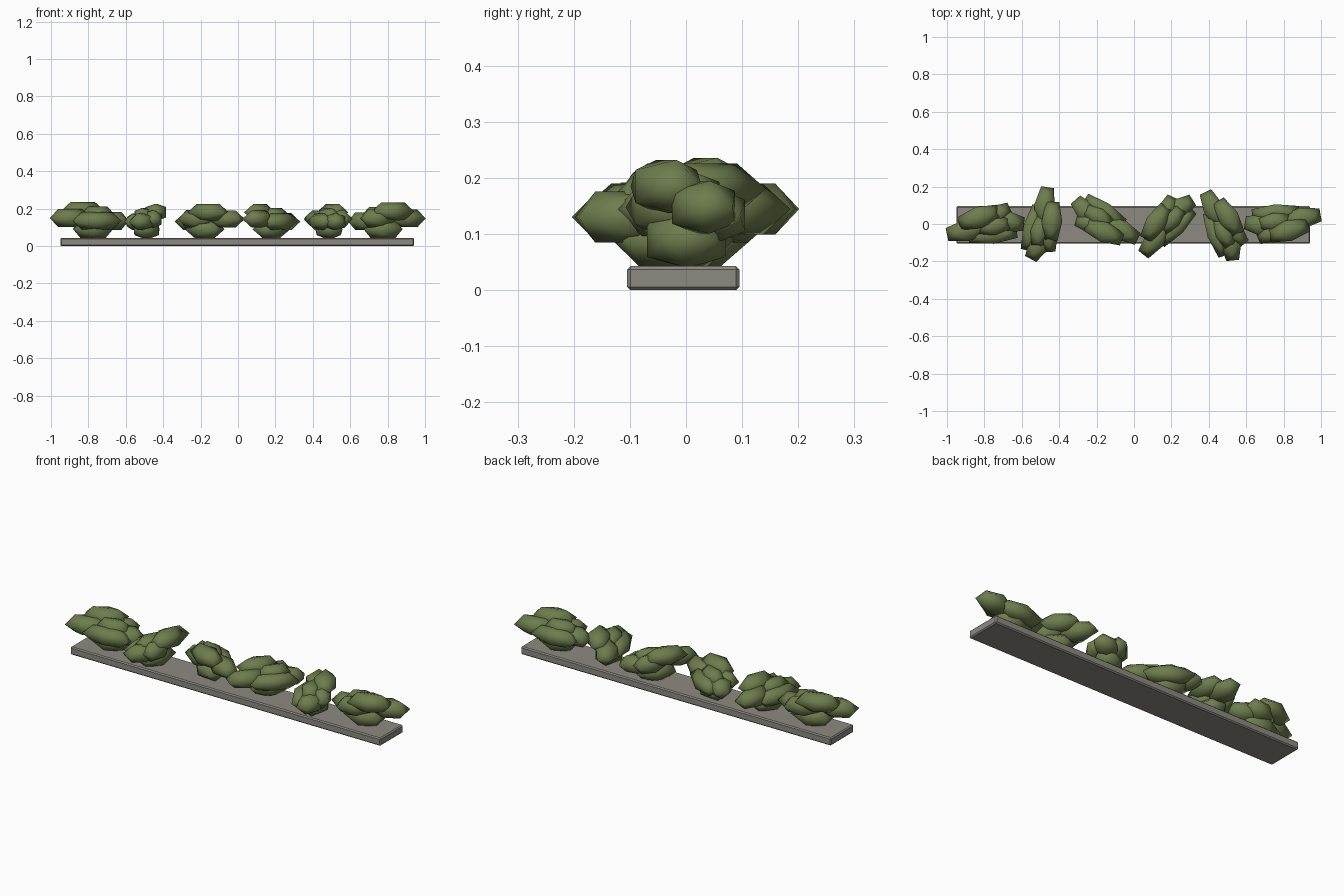
import bpy, bmesh, math
from mathutils import Matrix, Vector

if "Cube" in bpy.data.objects:
    bpy.data.objects.remove(bpy.data.objects["Cube"])

PHI = (1 + 5 ** 0.5) / 2


def material(name, rgb):
    m = bpy.data.materials.new(name)
    m.diffuse_color = (*rgb, 1)
    m.use_nodes = True
    m.node_tree.nodes["Principled BSDF"].inputs["Base Color"].default_value = m.diffuse_color
    return m


stone = material("stone", (0.27, 0.255, 0.225))
leaf = material("leaf_green", (0.155, 0.205, 0.075))


def finish(name, bm, mat, smooth=False):
    me = bpy.data.meshes.new(name)
    bmesh.ops.recalc_face_normals(bm, faces=bm.faces)
    for f in bm.faces:
        f.smooth = smooth
    bm.to_mesh(me)
    bm.free()
    me.materials.append(mat)
    ob = bpy.data.objects.new(name, me)
    bpy.context.collection.objects.link(ob)
    return ob


# Icosahedron lying on its edges, stretched to the given half sizes
def add_lump(bm, centre, half, yaw):
    part = bmesh.new()
    for a in (-1, 1):
        for b in (-PHI, PHI):
            for co in ((a, 0, b), (0, b, a), (b, a, 0)):
                part.verts.new(Vector(co) / PHI)
    bmesh.ops.convex_hull(part, input=part.verts)
    part.transform(Matrix.Translation(centre)
                   @ Matrix.Rotation(math.radians(yaw), 4, 'Z')
                   @ Matrix.Diagonal((*half, 1)))
    tmp = bpy.data.meshes.new("lump_tmp")
    part.to_mesh(tmp)
    part.free()
    bm.from_mesh(tmp)
    bpy.data.meshes.remove(tmp)


# Base slab with a small bevel
bm = bmesh.new()
bmesh.ops.create_cube(bm, size=1)
bm.transform(Matrix.Translation((-0.004, -0.005, 0.0215))
             @ Matrix.Diagonal((1.892, 0.20, 0.043, 1)))
bmesh.ops.bevel(bm, geom=bm.edges[:], offset=0.006, segments=1, affect='EDGES')
finish("base_slab", bm, stone)

# Lumps of one bush: centre, half sizes, yaw
LUMPS = [
    ((0.025, 0.00, 0.092), (0.105, 0.072, 0.052), 5),     # bottom
    ((-0.097, -0.035, 0.150), (0.105, 0.058, 0.048), 12),  # left end
    ((-0.030, 0.035, 0.188), (0.110, 0.058, 0.048), 18),  # top
    ((0.120, 0.012, 0.135), (0.092, 0.058, 0.048), -8),   # right end
    ((0.045, -0.058, 0.135), (0.130, 0.048, 0.046), 6),   # front
    ((0.050, 0.045, 0.150), (0.095, 0.052, 0.050), 25),   # back
    ((0.050, -0.010, 0.170), (0.085, 0.050, 0.042), 10),  # upper right
]

# Row of bushes, each turned and sized differently
TURNS = (0, -111, 140, 40, -76, 178)
SIZES = (1, 0.95, 0.95, 0.95, 0.95, 0.98)
for i, (yaw, size) in enumerate(zip(TURNS, SIZES)):
    bm = bmesh.new()
    for centre, half, turn in LUMPS:
        add_lump(bm, centre, half, turn)
    # Scale about the slab top so every bush stays seated
    bm.transform(Matrix.Translation((0, 0, 0.041)) @ Matrix.Scale(size, 4)
                 @ Matrix.Translation((0, 0, -0.041)))
    ob = finish(f"bush_{i + 1}", bm, leaf, smooth=True)
    ob.location.x = -0.80 + 0.32 * i
    ob.rotation_euler.z = math.radians(yaw)
